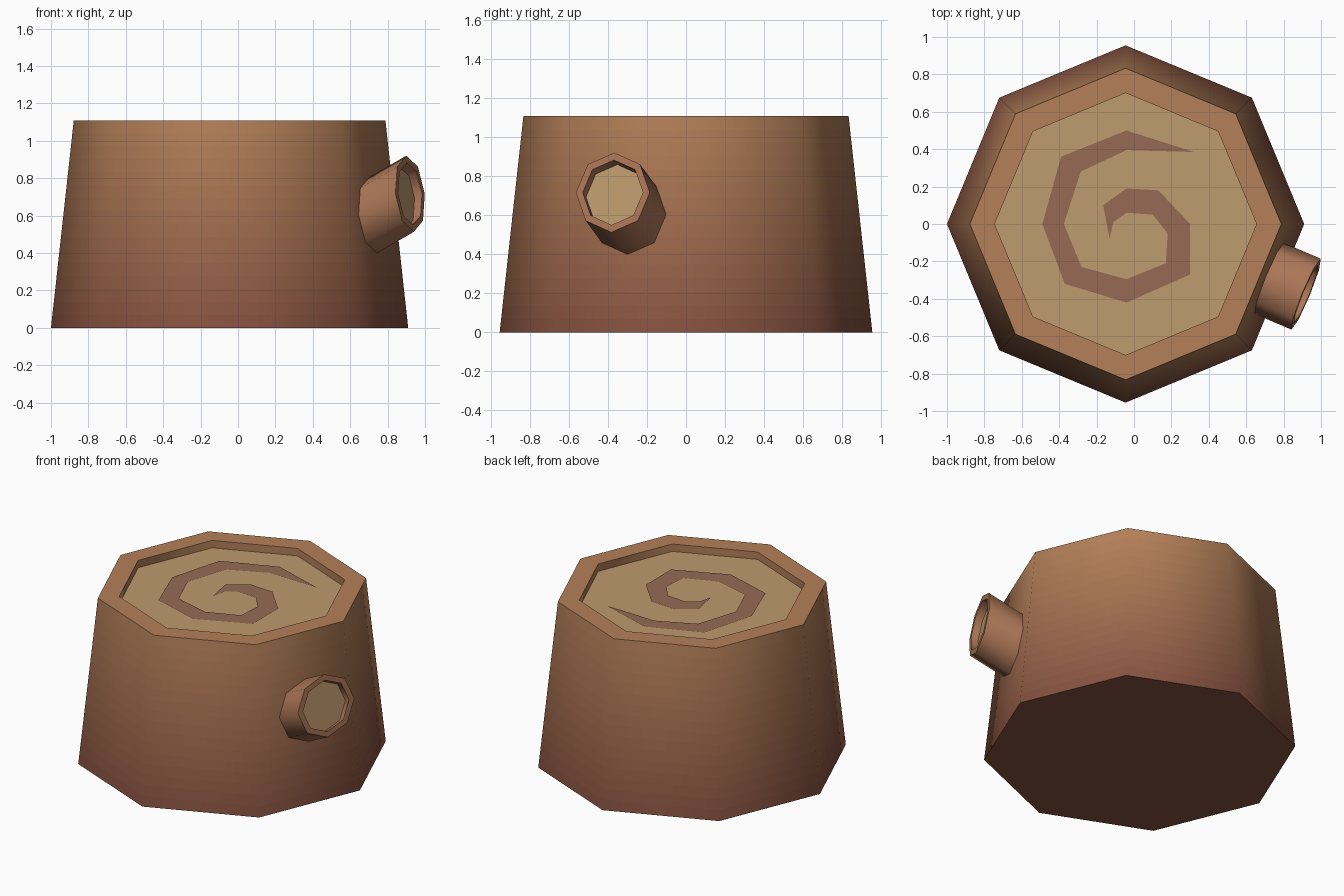
import bpy, bmesh, math
from mathutils import Vector

if "Cube" in bpy.data.objects:
    bpy.data.objects.remove(bpy.data.objects["Cube"])

SIDES = 8


def srgb(h):
    out = []
    for i in (0, 2, 4):
        c = int(h[i:i + 2], 16) / 255
        out.append(c / 12.92 if c <= 0.04045 else ((c + 0.055) / 1.055) ** 2.4)
    return Vector(out)


def material(name, col):
    m = bpy.data.materials.new(name)
    m.diffuse_color = (*col, 1)
    m.use_nodes = True
    m.node_tree.nodes["Principled BSDF"].inputs["Base Color"].default_value = m.diffuse_color
    return m


def finish(bm, name, mats, smooth=False):
    bmesh.ops.recalc_face_normals(bm, faces=bm.faces[:])
    me = bpy.data.meshes.new(name)
    bm.to_mesh(me)
    bm.free()
    for m in mats:
        me.materials.append(m)
    ob = bpy.data.objects.new(name, me)
    bpy.context.collection.objects.link(ob)
    if smooth:
        bpy.ops.object.select_all(action='DESELECT')
        ob.select_set(True)
        bpy.context.view_layer.objects.active = ob
        bpy.ops.object.shade_smooth_by_angle(angle=math.radians(60))
    return ob


def loft(name, rings, u, v, mats, slots):
    """Rings of (centre, radius) in the plane u, v; capped at both ends.
    slots holds the material index of each band, then the two caps."""
    bm = bmesh.new()
    loops = []
    for c, r in rings:
        loops.append([bm.verts.new(c + r * (u * math.cos(a) + v * math.sin(a)))
                      for a in (2 * math.pi * k / SIDES for k in range(SIDES))])
    for lo, hi, s in zip(loops, loops[1:], slots):
        for k in range(SIDES):
            j = (k + 1) % SIDES
            bm.faces.new((lo[k], lo[j], hi[j], hi[k])).material_index = s
    bm.faces.new(loops[0][::-1]).material_index = slots[-2]
    bm.faces.new(loops[-1]).material_index = slots[-1]
    return finish(bm, name, mats, True)


# Bark fades from dark red-brown at the ground to tan at the rim
BANDS = 16
H, CX = 1.11, -0.045
low, high = srgb("85503f"), srgb("b48058")
bark = [material(f"bark_{i}", low.lerp(high, (i + 0.5) / BANDS)) for i in range(BANDS)]
rim = material("rim", srgb("b48058"))
wood = material("cut_wood", srgb("bf9b6e"))
ring_mat = material("growth_ring", srgb("976a54"))
branch_bark = material("branch_bark", srgb("ac7657"))

# Trunk: tapered octagon with a raised rim around the cut surface
rings = [(Vector((CX, 0, H * i / BANDS)), 0.955 - 0.122 * i / BANDS)
         for i in range(BANDS + 1)]
rings += [(Vector((CX, 0, H)), 0.70), (Vector((CX, 0, H - 0.05)), 0.70)]
loft("trunk", rings, Vector((1, 0, 0)), Vector((0, 1, 0)), bark + [rim, wood],
     list(range(BANDS)) + [BANDS, BANDS, 0, BANDS + 1])

# Growth ring: flat spiral strip given as outer / inner point pairs
pairs = [((-.04, .50), (-.04, .395)), ((-.39, .36), (-.285, .28)),
         ((-.49, 0), (-.375, 0)), ((-.37, -.32), (-.28, -.23)),
         ((-.04, -.42), (-.04, -.295)), ((.30, -.27), (.17, -.21)),
         ((.30, 0), (.18, -.05)), ((.13, .18), (.10, .05)),
         ((-.04, .19), (-.04, .06)), ((-.165, .10), (-.11, .01))]
bm = bmesh.new()
z = H - 0.046
rows = [[bm.verts.new((*p, z)) for p in pr] for pr in pairs]
for a, b in zip(rows, rows[1:]):
    bm.faces.new((a[0], b[0], b[1], a[1]))
bm.faces.new((bm.verts.new((.32, .385, z)), rows[0][0], rows[0][1]))
bm.faces.new((rows[-1][0], bm.verts.new((-.13, -.08, z)), rows[-1][1]))
for f in bm.faces:
    f.normal_update()
    if f.normal.z < 0:
        f.normal_flip()
finish(bm, "growth_ring", [ring_mat])

# Branch stub: rings parallel to the trunk face, sheared upwards
az, tilt = math.radians(-22.5), math.radians(5.8)
u = Vector((-math.sin(az), math.cos(az), 0))
n = Vector((math.cos(az) * math.cos(tilt), math.sin(az) * math.cos(tilt), math.sin(tilt)))
v = n.cross(u)
tip, base = Vector((.92, -.375, .717)), Vector((.72, -.29, .602))
axis = tip - base
loft("branch_stub",
     [(base - axis * 0.15, .205), (tip, .205), (tip, .167), (tip - axis * 0.2, .167)],
     u, v, [branch_bark, wood], [0, 0, 0, 0, 1])
